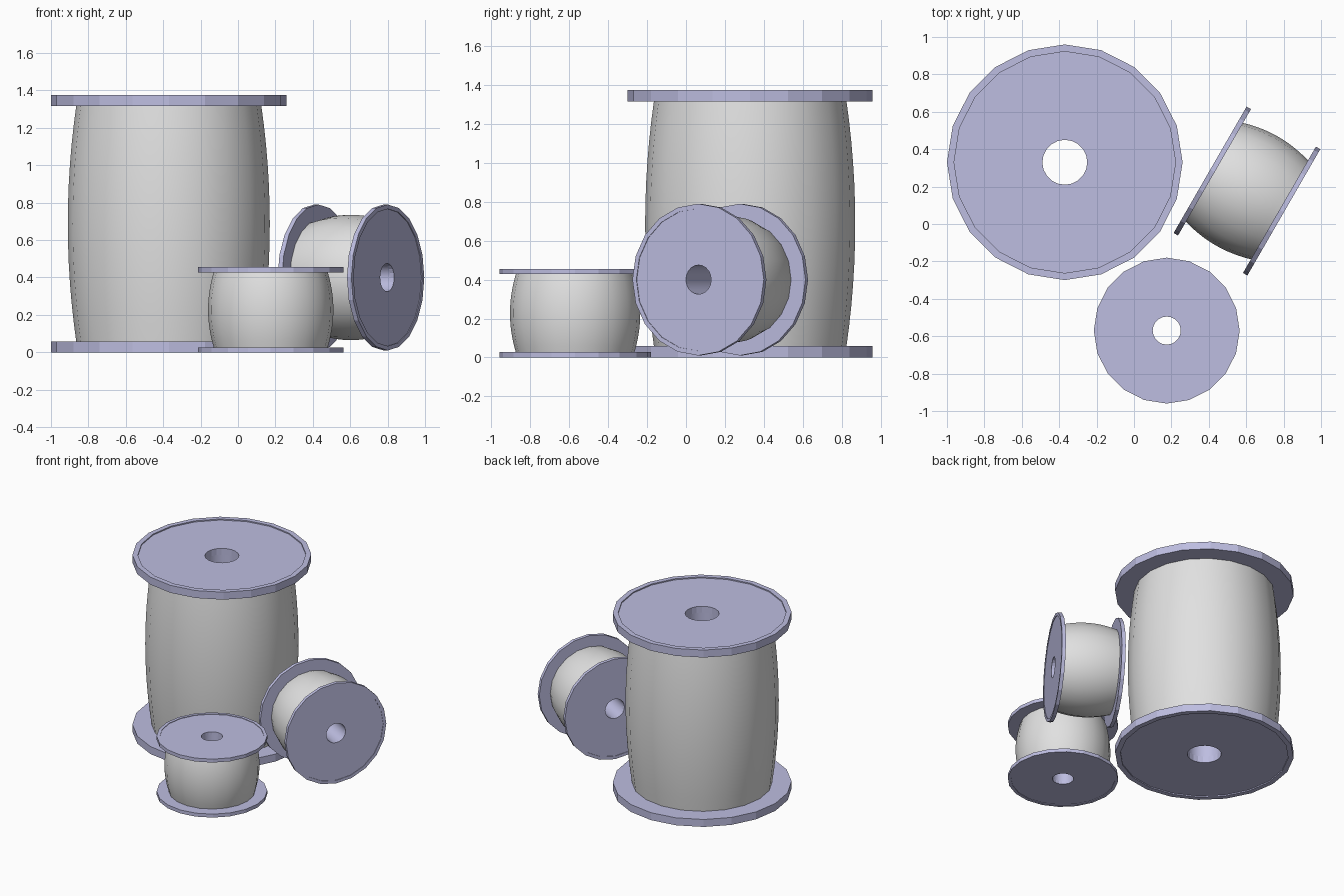
import bpy, bmesh, math
from mathutils import Matrix, Vector

SIDES = 20

cube = bpy.data.objects.get("Cube")
if cube:
    bpy.data.objects.remove(cube, do_unlink=True)


def make_material(name, colour):
    mat = bpy.data.materials.new(name)
    mat.use_nodes = True
    mat.diffuse_color = colour
    mat.node_tree.nodes["Principled BSDF"].inputs["Base Color"].default_value = colour
    return mat


lilac = make_material("pale lilac", (0.51, 0.51, 0.75, 1))
thread_grey = make_material("light thread grey", (0.75, 0.75, 0.75, 1))


def lathe(name, profile, mat, matrix, closed=False, angle=30):
    """Turn a (radius, height) profile around the spool axis."""
    bm = bmesh.new()
    rings = []
    for i in range(SIDES):
        a = math.tau * i / SIDES
        rings.append([bm.verts.new((r * math.cos(a), r * math.sin(a), z)) for r, z in profile])
    count = len(profile)
    for i in range(SIDES):
        here, there = rings[i], rings[(i + 1) % SIDES]
        for j in range(count if closed else count - 1):
            k = (j + 1) % count
            bm.faces.new((here[j], there[j], there[k], here[k]))
    mesh = bpy.data.meshes.new(name)
    bm.to_mesh(mesh)
    bm.free()
    mesh.materials.append(mat)
    obj = bpy.data.objects.new(name, mesh)
    bpy.context.collection.objects.link(obj)
    obj.matrix_world = matrix
    bpy.ops.object.select_all(action="DESELECT")
    obj.select_set(True)
    bpy.context.view_layer.objects.active = obj
    bpy.ops.object.shade_smooth_by_angle(angle=math.radians(angle))
    return obj


def spool(name, matrix, radius, height, thick, hole, end_r, mid_r):
    half = height / 2
    lip, dip = radius * 0.94, thick * 0.15
    # Flanges with a shallow recess inside the rim
    for label, flip in (("upper", 0), ("lower", math.pi)):
        profile = [(hole, half - thick), (radius, half - thick), (radius, half),
                   (lip, half), (lip, half - dip), (hole, half - dip)]
        turned = matrix @ Matrix.Rotation(flip, 4, "X")
        lathe(f"{name}_{label}_flange", profile, lilac, turned, True, angle=10)
    # Bulging wound thread
    steps, span = 12, half - thick
    bulge = []
    for i in range(steps + 1):
        t = 2 * i / steps - 1
        bulge.append((end_r + (mid_r - end_r) * (1 - t * t), t * span))
    lathe(f"{name}_thread", bulge, thread_grey, matrix)
    # Bore wall facing the axis
    lathe(f"{name}_bore", [(hole, half - thick), (hole, thick - half)], lilac, matrix)


# Large standing spool
spool("large_spool", Matrix.Translation((-0.37, 0.33, 0.6875)),
      0.63, 1.375, 0.058, 0.12, 0.495, 0.54)

# Two matching small spools, one standing and one on its side
small = dict(radius=0.39, height=0.455, thick=0.027, hole=0.075, end_r=0.305, mid_r=0.335)
spool("small_standing_spool", Matrix.Translation((0.175, -0.57, 0.2275)), **small)
axis = Vector((math.cos(math.radians(30)), -math.sin(math.radians(30)), 0))
up = Vector((0, 0, 1))
turn = Matrix((up, axis.cross(up), axis)).transposed().to_4x4()
spool("small_tipped_spool", Matrix.Translation((0.604, 0.176, 0.4)) @ turn, **small)
